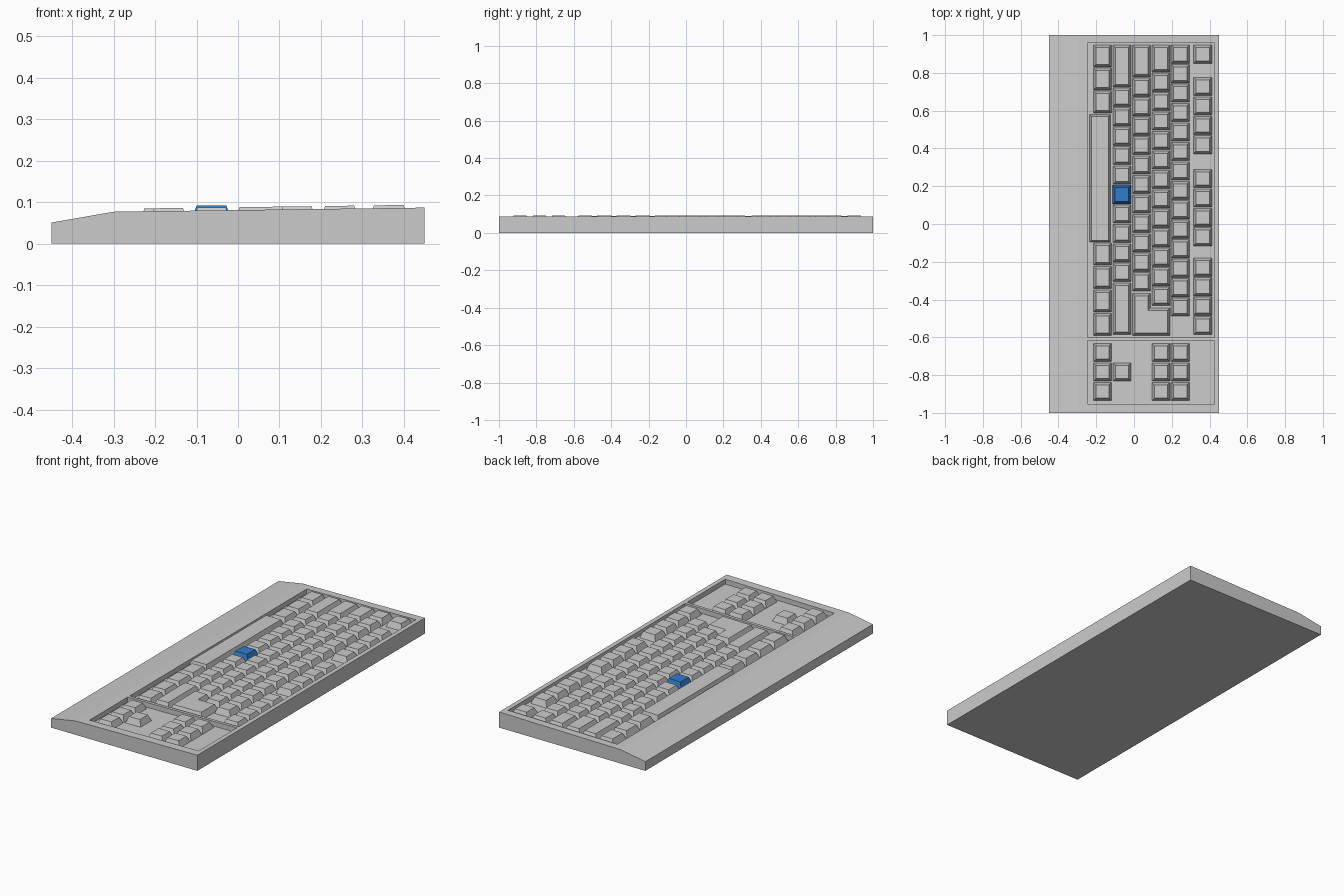
import bpy, bmesh

if "Cube" in bpy.data.objects:
    bpy.data.objects.remove(bpy.data.objects["Cube"])

DEPTH = 0.027      # tray depth below the deck
RISE = 0.007       # key tops above the deck
U = 0.103          # key pitch along y


def deck(x):
    return 0.077 + (x + 0.30) * 0.0133


def finish(bm, name, color=None):
    bmesh.ops.recalc_face_normals(bm, faces=bm.faces)
    me = bpy.data.meshes.new(name)
    bm.to_mesh(me)
    bm.free()
    ob = bpy.data.objects.new(name, me)
    bpy.context.collection.objects.link(ob)
    if color:
        mat = bpy.data.materials.new(name)
        mat.diffuse_color = color
        mat.use_nodes = True
        mat.node_tree.nodes["Principled BSDF"].inputs["Base Color"].default_value = mat.diffuse_color
        me.materials.append(mat)
    return ob


def loft(bm, lower, upper):
    a = [bm.verts.new(p) for p in lower]
    b = [bm.verts.new(p) for p in upper]
    n = len(a)
    bm.faces.new(a[::-1])
    bm.faces.new(b)
    for i in range(n):
        bm.faces.new((a[i], a[(i + 1) % n], b[(i + 1) % n], b[i]))


def on_deck(pts, dz):
    return [(x, y, deck(x) + dz) for x, y in pts]


def rect(x0, x1, y0, y1, d=0.0):
    return [(x0 + d, y0 + d), (x1 - d, y0 + d), (x1 - d, y1 - d), (x0 + d, y1 - d)]


def key(bm, x0, x1, y0, y1, taper=0.014, rise=RISE):
    loft(bm, on_deck(rect(x0, x1, y0, y1), -DEPTH - 0.002),
         on_deck(rect(x0, x1, y0, y1, taper), rise))


# Case: wedge profile extruded along y
profile = [(-0.45, 0), (0.45, 0), (0.45, deck(0.45)), (-0.30, deck(-0.30)), (-0.45, 0.051)]
bm = bmesh.new()
loft(bm, [(x, -1, z) for x, z in profile], [(x, 1, z) for x, z in profile])
case = finish(bm, "case")

# Two sunken trays that follow the sloped deck
bm = bmesh.new()
for y0, y1 in ((-0.60, 0.957), (-0.952, -0.617)):
    r = rect(-0.247, 0.425, y0, y1)
    loft(bm, on_deck(r, -DEPTH), on_deck(r, 0.05))
cutter = finish(bm, "tray_cutter")
cutter.hide_render = True
mod = case.modifiers.new("trays", "BOOLEAN")
mod.operation = "DIFFERENCE"
mod.solver = "EXACT"
mod.object = cutter
bpy.context.view_layer.objects.active = case
bpy.ops.object.modifier_apply(modifier=mod.name)
bpy.data.objects.remove(cutter)

# Key rows: x range, then runs of (start y, key length, count) going toward -y
TOP = 0.948
NAV = -0.632
NAV3 = (NAV, U, 3)
rows = {
    "bottom_row": (-0.216, -0.119, [(TOP, 0.122, 3), (-0.100, 0.124, 4), NAV3]),
    "shift_row": (-0.112, -0.016, [(TOP, 0.228, 1), (0.720, U, 5), (0.102, U, 4),
                                   (-0.312, 0.278, 1), (NAV - U, U, 1)]),
    "home_row": (-0.010, 0.088, [(TOP, 0.175, 1), (0.773, U, 11)]),
    "upper_row": (0.094, 0.191, [(TOP, 0.148, 1), (0.800, U, 12), NAV3]),
    "number_row": (0.196, 0.294, [(TOP, U, 14), NAV3]),
    "function_row": (0.314, 0.413, [(TOP, U, 1), (0.777, U, 4), (0.290, U, 4), (-0.180, U, 4)]),
}
GAP = 0.005
for name, (x0, x1, runs) in rows.items():
    bm = bmesh.new()
    for start, length, count in runs:
        for i in range(count):
            y1 = start - i * length
            key(bm, x0, x1, y1 - length + GAP, y1)
    finish(bm, name + "_keys")

# Blue key, slightly raised
bm = bmesh.new()
key(bm, -0.114, -0.014, 0.105, 0.206, 0.014, 0.012)
finish(bm, "blue_key", (0.03, 0.2, 0.6, 1))

# Space bar
bm = bmesh.new()
key(bm, -0.236, -0.124, -0.097, 0.580, 0.010)
finish(bm, "space_bar")

# L-shaped enter key
t = 0.014
low = [(-0.010, -0.590), (0.191, -0.590), (0.191, -0.443), (0.088, -0.443),
       (0.088, -0.366), (-0.010, -0.366)]
shift = [(t, t), (-t, t), (-t, -t), (-t, -t), (-t, -t), (t, -t)]
high = [(x + dx, y + dy) for (x, y), (dx, dy) in zip(low, shift)]
bm = bmesh.new()
loft(bm, on_deck(low, -DEPTH - 0.002), on_deck(high, RISE))
finish(bm, "enter_key")
